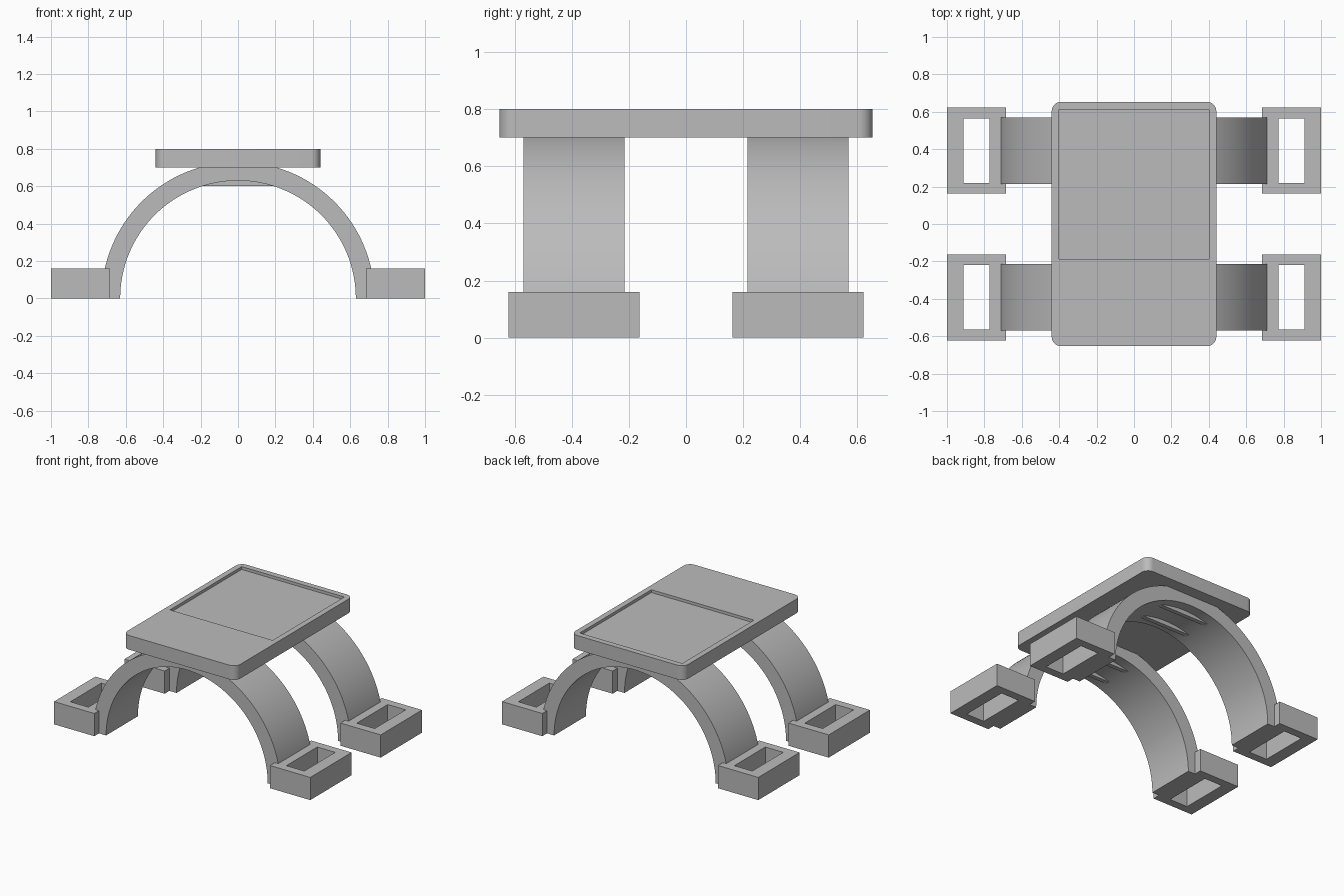
import bpy
import bmesh
from math import sin, cos, pi, radians
from mathutils import Matrix, Vector

if "Cube" in bpy.data.objects:
    bpy.data.objects.remove(bpy.data.objects["Cube"], do_unlink=True)

grey = bpy.data.materials.new("plain grey")
grey.use_nodes = True
grey.diffuse_color = (0.5, 0.5, 0.5, 1)
grey.node_tree.nodes["Principled BSDF"].inputs["Base Color"].default_value = (0.5, 0.5, 0.5, 1)

ARCH_Y = 0.392
OUTER, INNER = 0.73, 0.63


def add_object(name, bm):
    bmesh.ops.recalc_face_normals(bm, faces=bm.faces)
    mesh = bpy.data.meshes.new(name)
    bm.to_mesh(mesh)
    bm.free()
    mesh.materials.append(grey)
    obj = bpy.data.objects.new(name, mesh)
    bpy.context.collection.objects.link(obj)
    return obj


def activate(obj):
    bpy.ops.object.select_all(action="DESELECT")
    obj.select_set(True)
    bpy.context.view_layer.objects.active = obj


def box(name, low, high, corner=0):
    """Box between two corners, with optional rounded upright edges."""
    low, high = Vector(low), Vector(high)
    bm = bmesh.new()
    bmesh.ops.create_cube(bm, size=1, matrix=Matrix.Translation((low + high) / 2)
                          @ Matrix.Diagonal((*(high - low), 1)))
    if corner:
        upright = [e for e in bm.edges if abs(e.verts[0].co.z - e.verts[1].co.z) > 0.01]
        bmesh.ops.bevel(bm, geom=upright, offset=corner, segments=8,
                        profile=0.5, affect="EDGES")
    return add_object(name, bm)


def cut(obj, cutter):
    """Subtract the cutter from the object and discard it."""
    cutter.hide_render = True
    mod = obj.modifiers.new("cut", "BOOLEAN")
    mod.operation = "DIFFERENCE"
    mod.solver = "EXACT"
    mod.object = cutter
    activate(obj)
    bpy.ops.object.modifier_apply(modifier=mod.name)
    bpy.data.objects.remove(cutter, do_unlink=True)


def extrude_y(name, points, y, depth):
    """Prism with an x-z outline, centred on y."""
    bm = bmesh.new()
    face = bm.faces.new([bm.verts.new((x, y - depth / 2, z)) for x, z in points])
    new = bmesh.ops.extrude_face_region(bm, geom=[face])["geom"]
    bmesh.ops.translate(bm, vec=(0, depth, 0),
                        verts=[v for v in new if isinstance(v, bmesh.types.BMVert)])
    return add_object(name, bm)


def smooth(obj):
    activate(obj)
    bpy.ops.object.shade_smooth_by_angle(angle=radians(30))


# Top plate with a shallow square recess towards the back
plate = box("top_plate", (-0.44, -0.653, 0.70), (0.44, 0.653, 0.80), 0.05)
cut(plate, box("recess_cutter", (-0.4, -0.186, 0.78), (0.4, 0.612, 0.9)))
smooth(plate)

steps = 64
angles = [pi * i / steps for i in range(steps + 1)]
ring = ([(OUTER * cos(a), OUTER * sin(a)) for a in angles]
        + [(INNER * cos(a), INNER * sin(a)) for a in reversed(angles)])

for end, sy in (("front", -1), ("back", 1)):
    y = sy * ARCH_Y

    # Half-round arch
    smooth(extrude_y(end + "_arch", ring, y, 0.355))

    # Two thin flat-bottomed ribs below the crown
    for i, dy in enumerate((-0.09, 0.09)):
        box(f"{end}_rib_{i + 1}", (-0.2, y + dy - 0.015, 0.6), (0.2, y + dy + 0.015, 0.69))

    # Feet with an upright through slot
    for side, sx in (("left", 1), ("right", -1)):
        x = sx * 0.842
        foot = box(f"{end}_{side}_foot", (x - 0.157, y - 0.23, 0), (x + 0.157, y + 0.23, 0.16))
        cut(foot, box("slot_cutter", (x - 0.07, y - 0.172, -0.1), (x + 0.07, y + 0.172, 0.3)))
